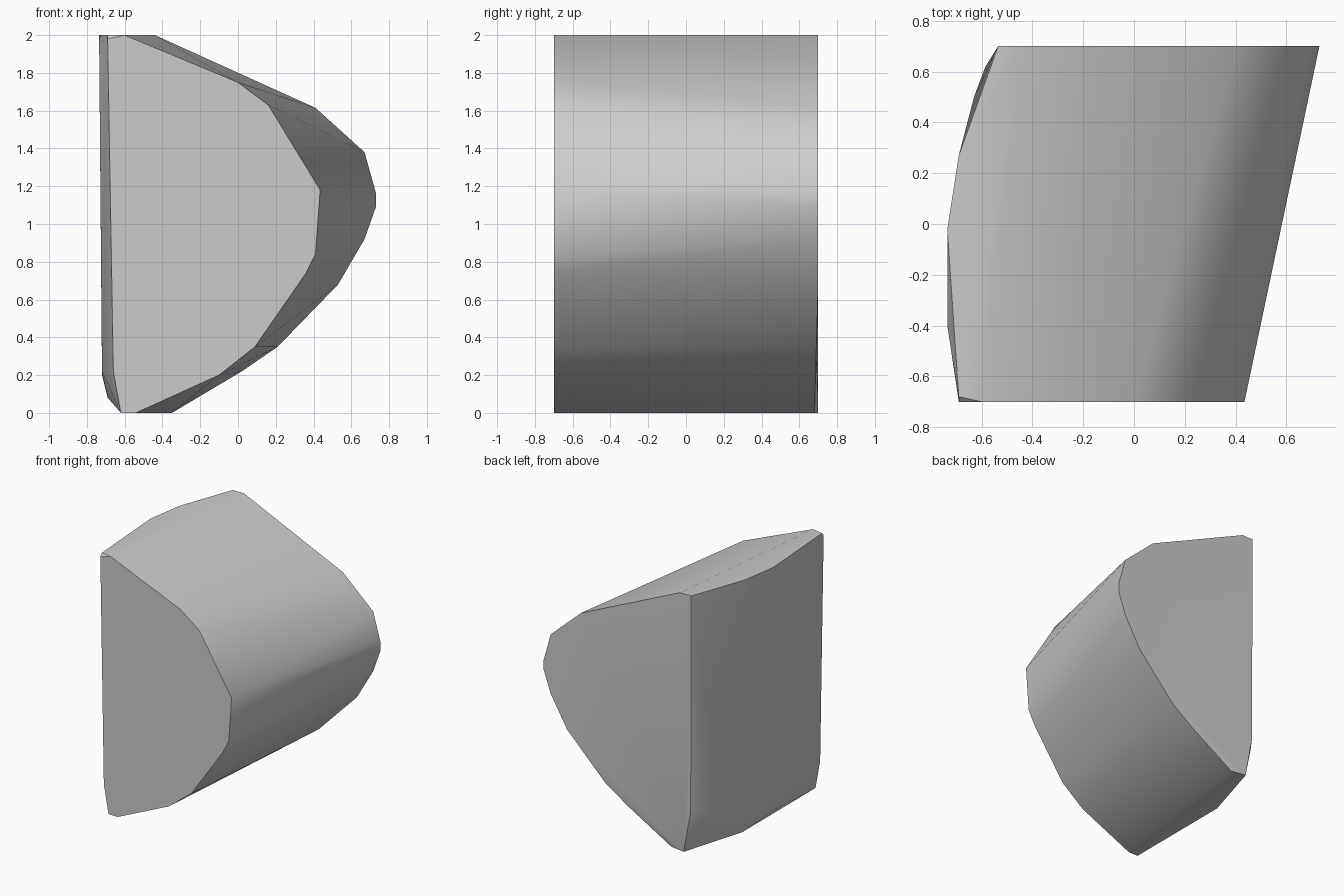
import bpy
import bmesh
import math

cube = bpy.data.objects.get("Cube")
if cube:
    bpy.data.objects.remove(cube, do_unlink=True)

grey = bpy.data.materials.new("stone_grey")
grey.use_nodes = True
colour = (0.6, 0.6, 0.6, 1)
grey.diffuse_color = colour
grey.node_tree.nodes["Principled BSDF"].inputs["Base Color"].default_value = colour

HALF = 0.7

# Front end outline (x, z)
front = [(-0.6, 2), (0, 1.75), (0.16, 1.63), (0.435, 1.18), (0.41, 0.84),
         (0.36, 0.74), (0.09, 0.35), (-0.1, 0.2), (-0.54, 0), (-0.62, 0),
         (-0.66, 0.22), (-0.69, 1.98)]

# Back end outline (x, z)
back = [(-0.535, 2), (-0.44, 2), (0.41, 1.615), (0.67, 1.38), (0.73, 1.165),
        (0.73, 1.09), (0.67, 0.92), (0.53, 0.68), (0.21, 0.35), (0.02, 0.22),
        (-0.35, 0), (-0.47, 0), (-0.53, 0.33)]

# Bulge of the flat side between the ends (x, y, z)
side = [(-0.69, -0.68, 2), (-0.735, -0.4, 1.95), (-0.735, -0.02, 2),
        (-0.69, 0.27, 2), (-0.72, -0.4, 0.22), (-0.72, -0.02, 0.2),
        (-0.69, -0.1, 0.08), (-0.62, 0.2, 0), (-0.68, 0.27, 0.25),
        (-0.63, 0.5, 0.3), (-0.585, 0.62, 0.3)]


def back_y(x, z):
    """The lower curved corner of the back leans slightly inwards."""
    return HALF - (0.02 * max(0, 1 - z / 0.7) if x > -0.4 else 0)


points = [(x, -HALF, z) for x, z in front]
points += [(x, back_y(x, z), z) for x, z in back]
points += side

# Wrap the sections in one convex block
bm = bmesh.new()
for p in points:
    bm.verts.new(p)
hull = bmesh.ops.convex_hull(bm, input=bm.verts[:])
unused = {v for v in hull["geom_interior"] + hull["geom_unused"]
          if isinstance(v, bmesh.types.BMVert)}
bmesh.ops.delete(bm, geom=list(unused), context='VERTS')
bmesh.ops.dissolve_limit(bm, angle_limit=math.radians(0.5),
                         verts=bm.verts[:], edges=bm.edges[:])
bmesh.ops.recalc_face_normals(bm, faces=bm.faces[:])

mesh = bpy.data.meshes.new("wedge_block")
bm.to_mesh(mesh)
bm.free()
mesh.materials.append(grey)
block = bpy.data.objects.new("wedge_block", mesh)
bpy.context.collection.objects.link(block)

# Soft curved wall, crisp rims
bpy.ops.object.select_all(action='DESELECT')
block.select_set(True)
bpy.context.view_layer.objects.active = block
bpy.ops.object.shade_smooth_by_angle(angle=math.radians(40))
